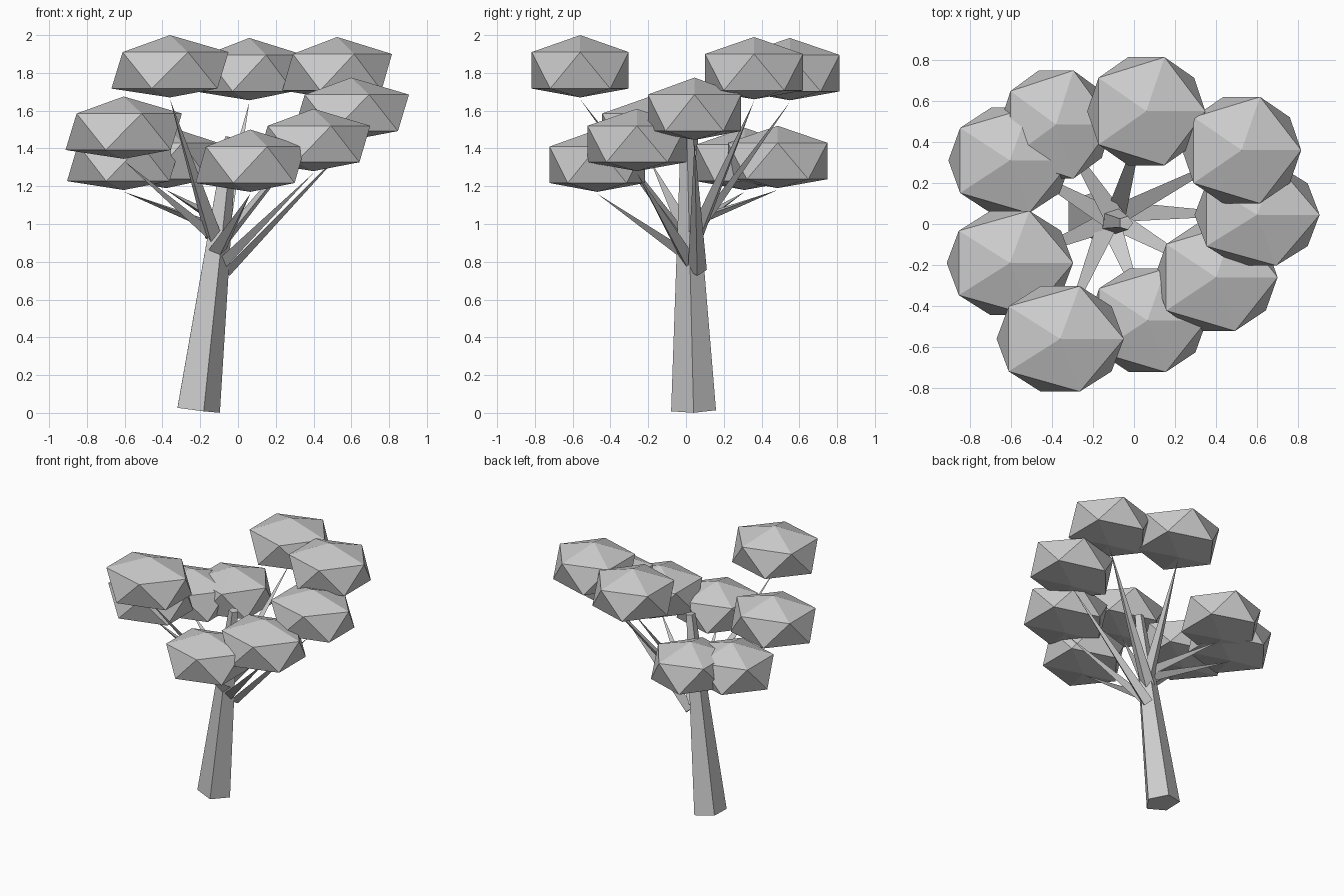
import bpy, bmesh
from mathutils import Vector

if "Cube" in bpy.data.objects:
    bpy.data.objects.remove(bpy.data.objects["Cube"])


def finish(name, bm):
    bmesh.ops.recalc_face_normals(bm, faces=bm.faces)
    me = bpy.data.meshes.new(name)
    bm.to_mesh(me)
    bm.free()
    ob = bpy.data.objects.new(name, me)
    bpy.context.collection.objects.link(ob)
    return ob


# Leaning five-sided trunk, square to its own axis
def trunk(p0, p1, r0, r1):
    p0, p1 = Vector(p0), Vector(p1)
    axis = p1 - p0
    bm = bmesh.new()
    bmesh.ops.create_cone(bm, cap_ends=True, segments=5, radius1=r0,
                          radius2=r1, depth=axis.length)
    # put one corner of the pentagon on +x
    corner = min(bm.verts, key=lambda v: v.co.z).co.copy()
    turn = Vector((corner.x, corner.y, 0)).rotation_difference(Vector((1, 0, 0)))
    tilt = Vector((0, 0, 1)).rotation_difference(axis)
    for v in bm.verts:
        v.co = tilt @ (turn @ v.co) + (p0 + p1) / 2
    return finish("trunk", bm)


# Flat three-sided spike that tapers to a point under its leaf clump
def branch(name, base, tip, width=0.05, depth=0.035):
    base, tip = Vector(base), Vector(tip)
    axis = (tip - base).normalized()
    side = axis.cross(Vector((0, 0, 1))).normalized()
    up = side.cross(axis)
    bm = bmesh.new()
    ring = [bm.verts.new(base + o) for o in
            (side * width + up * 0.01, -side * width + up * 0.01, -up * depth)]
    end = bm.verts.new(tip)
    bm.faces.new(ring)
    for i in range(3):
        bm.faces.new((ring[i], ring[(i + 1) % 3], end))
    return finish(name, bm)


# Squashed icosahedron with a flatter underside
def leaves(name, centre, rx, ry):
    bm = bmesh.new()
    bmesh.ops.create_icosphere(bm, subdivisions=1, radius=1)
    for v in bm.verts:
        x, y, z = v.co
        if abs(z) > 0.9:
            h = 0.165 if z > 0 else -0.165
        else:
            h = 0.075 if z > 0 else -0.118
        v.co = Vector((x * rx / 0.894, y * ry / 0.894, h)) + Vector(centre)
    return finish(name, bm)


trunk((-0.22, 0.04, 0.016), (-0.04, 0.005, 1.46), 0.125, 0.035)

# Clump centre, x and y radius, branch base
clumps = [
    ((-0.36, -0.56, 1.835), 0.31, 0.27, (-0.13, 0.00, 0.92)),
    ((0.06, 0.55, 1.82), 0.288, 0.277, (-0.09, 0.04, 0.95)),
    ((0.525, 0.36, 1.825), 0.29, 0.273, (-0.09, 0.04, 0.90)),
    ((0.60, 0.045, 1.61), 0.305, 0.26, (-0.07, 0.06, 0.75)),
    ((0.40, -0.26, 1.445), 0.30, 0.275, (-0.09, 0.02, 0.79)),
    ((0.065, -0.47, 1.335), 0.29, 0.265, (-0.11, -0.01, 0.85)),
    ((-0.605, -0.19, 1.51), 0.308, 0.267, (-0.13, 0.01, 0.94)),
    ((-0.605, 0.31, 1.345), 0.30, 0.27, (-0.12, 0.03, 0.99)),
    ((-0.38, 0.485, 1.355), 0.275, 0.277, (-0.10, 0.04, 1.02)),
]
for i, (c, rx, ry, base) in enumerate(clumps, 1):
    leaves(f"leaf_clump_{i}", c, rx, ry)
    branch(f"branch_{i}", base, (c[0], c[1], c[2] - 0.175))
